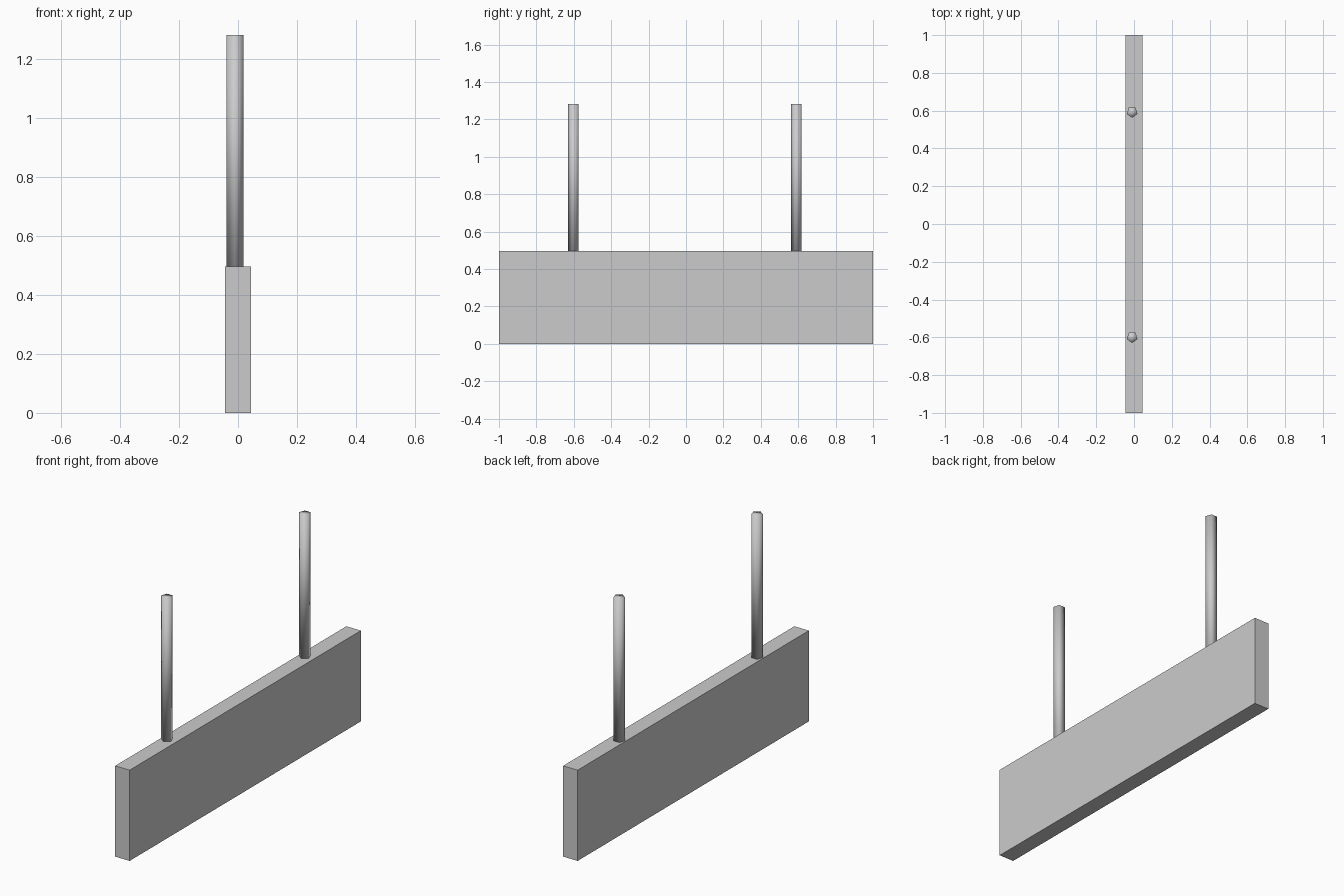
import bpy
import math

if "Cube" in bpy.data.objects:
    bpy.data.objects.remove(bpy.data.objects["Cube"])

BOARD_W, BOARD_L, BOARD_H = 0.088, 2.0, 0.497
ROD_TOP, ROD_R, ROD_X = 1.282, 0.03, -0.01

# Hanging board
bpy.ops.mesh.primitive_cube_add(size=1, location=(0, 0, BOARD_H / 2))
board = bpy.context.object
board.name = "board"
board.scale = (BOARD_W, BOARD_L, BOARD_H)
bpy.ops.object.transform_apply(location=False, rotation=False, scale=True)


# Five-sided support rod with one corner towards the front
def add_rod(name, y):
    bpy.ops.mesh.primitive_cylinder_add(
        vertices=5, radius=ROD_R, depth=ROD_TOP - BOARD_H,
        location=(ROD_X, y, (ROD_TOP + BOARD_H) / 2),
        rotation=(0, 0, math.pi))
    rod = bpy.context.object
    rod.name = name
    bpy.ops.object.shade_smooth()


for name, y in (("front_rod", -0.6), ("back_rod", 0.592)):
    add_rod(name, y)
